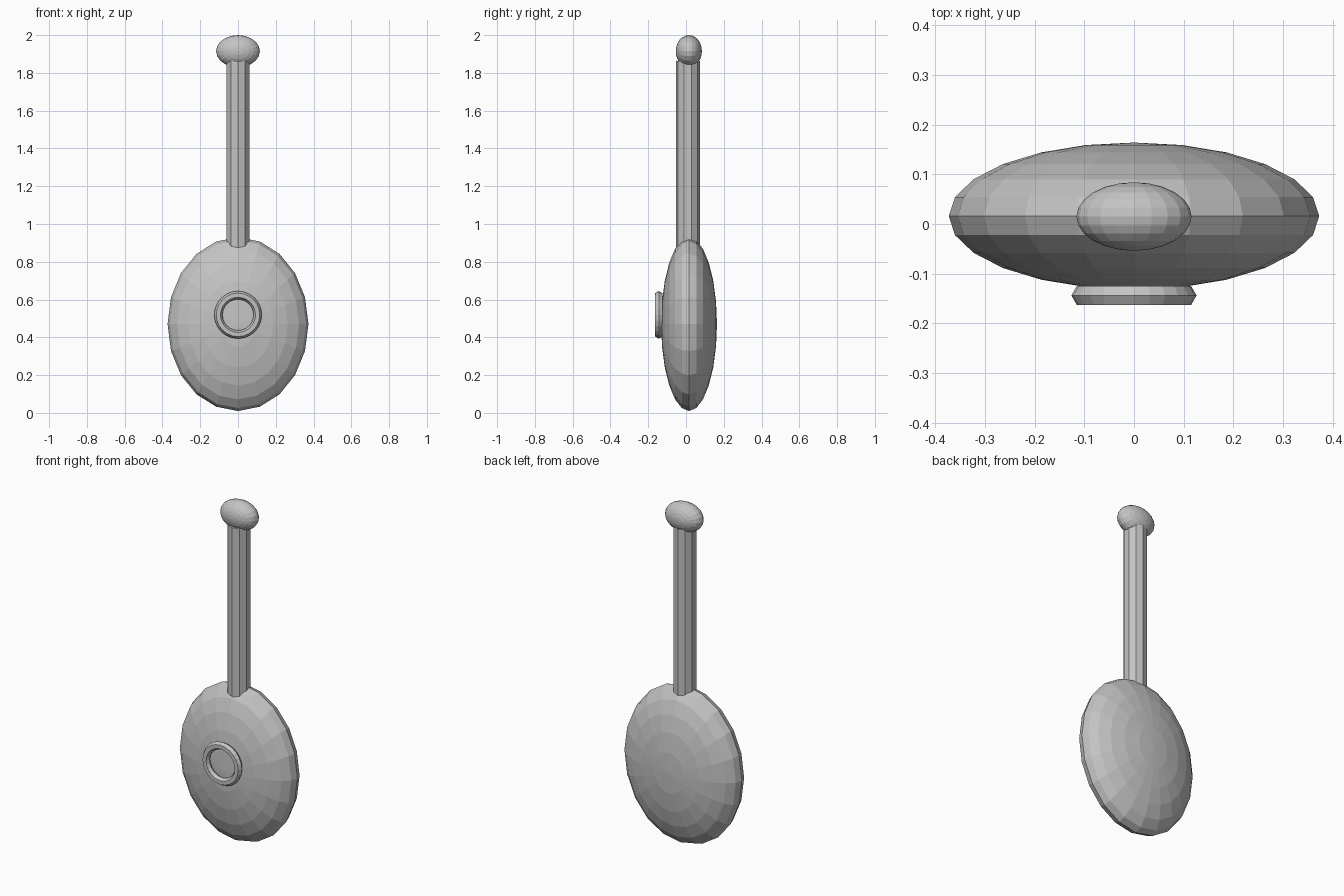
import bpy
import math

if "Cube" in bpy.data.objects:
    bpy.data.objects.remove(bpy.data.objects["Cube"])

grey = bpy.data.materials.new("plain grey")
grey.diffuse_color = (0.55, 0.55, 0.55, 1.0)
grey.use_nodes = True
grey.node_tree.nodes["Principled BSDF"].inputs["Base Color"].default_value = grey.diffuse_color
FACE_FRONT = (math.pi / 2, 0, 0)  # turns a primitive's axis to y


def finish(name, scale=(1, 1, 1)):
    ob = bpy.context.object
    ob.name = name
    ob.scale = scale
    bpy.ops.object.transform_apply(location=False, rotation=True, scale=True)
    ob.data.materials.append(grey)
    bpy.ops.object.shade_flat()
    return ob


def ellipsoid(name, centre, rx, ry, rz):
    # poles point to front and back; local z becomes world y
    bpy.ops.mesh.primitive_uv_sphere_add(
        segments=20, ring_count=12, radius=1, location=centre, rotation=FACE_FRONT)
    return finish(name, (rx, rz, ry))


# Flattened body
ellipsoid("body", (0, 0.016, 0.47), 0.373, 0.148, 0.46)

# Ten-sided neck, sunk into the body
bpy.ops.mesh.primitive_cylinder_add(
    vertices=10, radius=0.0635, depth=1.01, location=(0, 0.01, 1.358))
finish("neck")

# Rounded head at the end of the neck
ellipsoid("head", (0, 0.015, 1.915), 0.116, 0.069, 0.085)

# Ring around the sound hole
bpy.ops.mesh.primitive_torus_add(
    major_segments=24, minor_segments=6, major_radius=0.104, minor_radius=0.022,
    location=(0, -0.144, 0.519), rotation=FACE_FRONT)
finish("sound_hole_ring")
